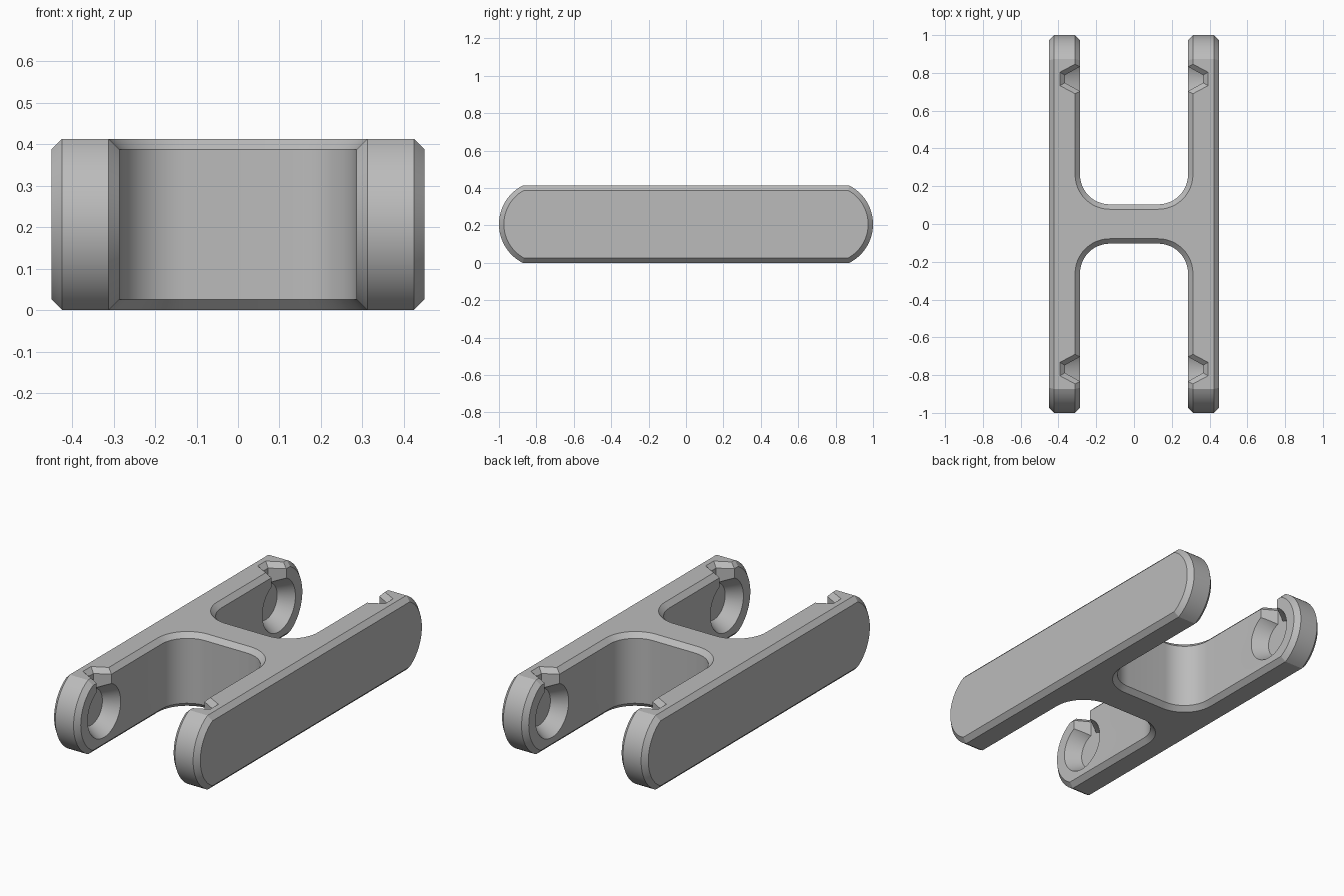
import bpy, bmesh
from math import sin, cos, asin, pi
from mathutils import Vector

if "Cube" in bpy.data.objects:
    bpy.data.objects.remove(bpy.data.objects["Cube"])

HEIGHT, HALF_W, INNER_X = 0.413, 0.45, 0.286
END_Y, END_R, CHAMFER = 0.768, 0.232, 0.026
MID = HEIGHT / 2

grey = bpy.data.materials.new("grey plastic")
grey.use_nodes = True
colour = (0.5, 0.5, 0.5, 1)
grey.diffuse_color = colour
grey.node_tree.nodes["Principled BSDF"].inputs["Base Color"].default_value = colour


def loft(name, rings):
    """Closed solid through matching rings of points."""
    bm = bmesh.new()
    loops = [[bm.verts.new(p) for p in ring] for ring in rings]
    n = len(loops[0])
    for a, b in zip(loops, loops[1:]):
        for i in range(n):
            j = (i + 1) % n
            bm.faces.new((a[i], a[j], b[j], b[i]))
    bm.faces.new(loops[0])
    bm.faces.new(loops[-1])
    bmesh.ops.recalc_face_normals(bm, faces=bm.faces)
    mesh = bpy.data.meshes.new(name)
    bm.to_mesh(mesh)
    bm.free()
    obj = bpy.data.objects.new(name, mesh)
    bpy.context.collection.objects.link(obj)
    obj.data.materials.append(grey)
    return obj


def arc(cx, cy, r, start, end, steps):
    return [(cx + r * cos(start + (end - start) * i / steps),
             cy + r * sin(start + (end - start) * i / steps)) for i in range(steps + 1)]


def cut(target, cutter):
    mod = target.modifiers.new("cut", "BOOLEAN")
    mod.operation, mod.solver, mod.object = "DIFFERENCE", "EXACT", cutter
    bpy.ops.object.modifier_apply(modifier=mod.name)
    bpy.data.objects.remove(cutter)


# Body block: side outline with rounded ends, extruded across the width
sweep = asin(MID / END_R)
side = arc(END_Y, MID, END_R, -sweep, sweep, 24)
side += [(-y, 2 * MID - z) for y, z in side]
body = loft("clip_body", [[(x, y, z) for y, z in side] for x in (-HALF_W, HALF_W)])
bpy.context.view_layer.objects.active = body
body.select_set(True)

# Front and back pockets with rounded inner corners leave the H shape
FILLET, BAR_Y = 0.158, 0.104
corner = arc(INNER_X - FILLET, BAR_Y + FILLET, FILLET, -pi / 2, 0, 12)
pocket = corner + [(INNER_X, 1.2)]
pocket += [(-x, y) for x, y in reversed(pocket)]
for s in (-1, 1):
    cut(body, loft("pocket_cutter", [[(x, s * y, z) for x, y in pocket] for z in (-0.2, 0.7)]))

# Chamfer every sharp outline edge
bevel = body.modifiers.new("chamfer", "BEVEL")
bevel.width, bevel.segments = CHAMFER, 1
bevel.limit_method, bevel.angle_limit = "ANGLE", pi / 4
bpy.ops.object.modifier_apply(modifier=bevel.name)

# Tapered sockets in the arms, each with a flared entry slot from the top
DEPTH, LEAD = 0.08, 0.03
SOCKET_R, SLOPE = 0.145, 0.577


def slot_ring(sx, sy, z, grow):
    wide, narrow = 0.065 + SLOPE * LEAD + grow, 0.02 + grow * 0.6
    pts = [(-LEAD, -wide), (DEPTH + grow, -narrow), (DEPTH + grow, narrow), (-LEAD, wide)]
    return [(sx * (INNER_X + d), sy * END_Y + w, z) for d, w in pts]


for sx in (-1, 1):
    for sy in (-1, 1):
        rings = [[(sx * (INNER_X + d), sy * END_Y + y, MID + z)
                  for y, z in arc(0, 0, SOCKET_R - SLOPE * d, 0, 2 * pi, 48)[:-1]]
                 for d in (-LEAD, DEPTH)]
        cut(body, loft("socket_cutter", rings))
        levels = [(MID, 0), (HEIGHT - CHAMFER, 0), (HEIGHT, CHAMFER), (HEIGHT + 0.02, CHAMFER + 0.02)]
        cut(body, loft("slot_cutter", [slot_ring(sx, sy, z, g) for z, g in levels]))

bpy.ops.object.shade_smooth_by_angle(angle=pi / 9)
